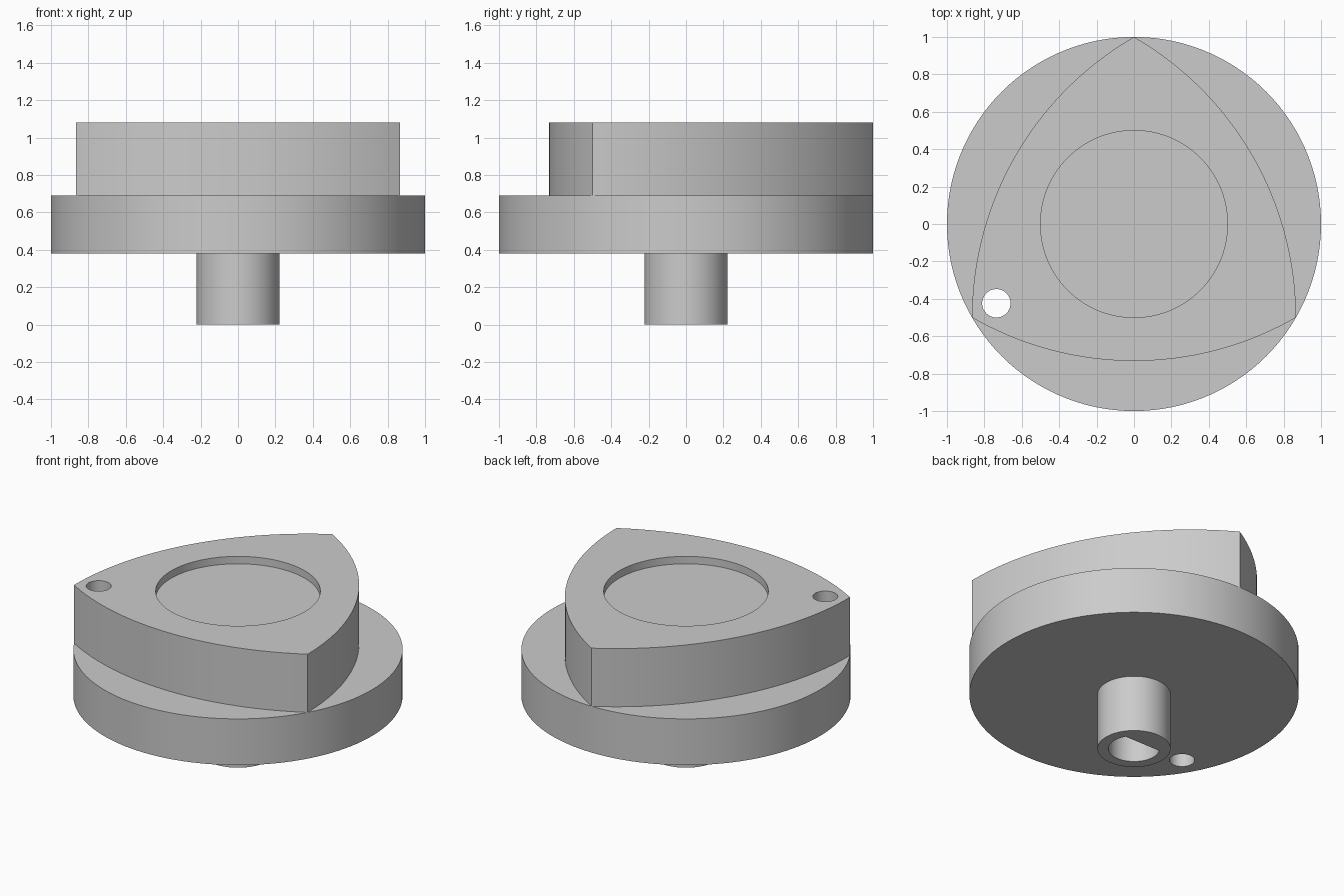
import bpy
import bmesh
from math import sin, cos, pi, radians, acos, sqrt

default = bpy.data.objects.get("Cube")
if default:
    bpy.data.objects.remove(default, do_unlink=True)

GREY = (0.6, 0.6, 0.6, 1)
grey = bpy.data.materials.new("light grey")
grey.use_nodes = True
grey.diffuse_color = GREY
grey.node_tree.nodes["Principled BSDF"].inputs["Base Color"].default_value = GREY


def arc(radius, start, end, steps, cx=0.0, cy=0.0):
    """Points on an arc, the end point left out."""
    turns = [start + (end - start) * i / steps for i in range(steps)]
    return [(cx + radius * cos(t), cy + radius * sin(t)) for t in turns]


def circle(radius, cx=0.0, cy=0.0, steps=120):
    return arc(radius, 0, 2 * pi, steps, cx, cy)


def prism(name, outline, bottom, top):
    """Extrude a flat outline upwards into a solid."""
    bm = bmesh.new()
    base = bm.faces.new([bm.verts.new((x, y, bottom)) for x, y in outline])
    grown = bmesh.ops.extrude_face_region(bm, geom=[base], use_keep_orig=True)
    moved = [v for v in grown["geom"] if isinstance(v, bmesh.types.BMVert)]
    bmesh.ops.translate(bm, verts=moved, vec=(0, 0, top - bottom))
    bmesh.ops.recalc_face_normals(bm, faces=bm.faces)
    mesh = bpy.data.meshes.new(name)
    bm.to_mesh(mesh)
    bm.free()
    mesh.materials.append(grey)
    obj = bpy.data.objects.new(name, mesh)
    bpy.context.collection.objects.link(obj)
    return obj


def activate(obj):
    bpy.ops.object.select_all(action="DESELECT")
    obj.select_set(True)
    bpy.context.view_layer.objects.active = obj


def cut(obj, outline, bottom, top):
    """Subtract a prism from a part."""
    cutter = prism("cutter", outline, bottom, top)
    cutter.hide_render = True
    mod = obj.modifiers.new("cut", "BOOLEAN")
    mod.operation = "DIFFERENCE"
    mod.solver = "EXACT"
    mod.object = cutter
    activate(obj)
    bpy.ops.object.modifier_apply(modifier=mod.name)
    bpy.data.objects.remove(cutter, do_unlink=True)


# Heights of the stacked parts
STEM_TOP, DISC_TOP, CAM_TOP = 0.38, 0.69, 1.08

# Three-cornered cam of constant width: each side is centred on the far corner
cam_outline = []
for corner in (90, 210, 330):
    a = radians(corner)
    cam_outline += arc(sqrt(3), a + radians(150), a + radians(210), 40, cos(a), sin(a))

cam = prism("rounded_triangle_cam", cam_outline, DISC_TOP, CAM_TOP)
disc = prism("base_disc", circle(1.0), STEM_TOP, DISC_TOP)
stem = prism("shaft_stem", circle(0.222, steps=64), 0, STEM_TOP)

# Shallow round recess on top
cut(cam, circle(0.5), CAM_TOP - 0.05, CAM_TOP + 0.2)

# Small pin hole through cam and disc near one corner
pin = circle(0.076, -0.736, -0.424, 48)
cut(cam, pin, DISC_TOP - 0.1, CAM_TOP + 0.1)
cut(disc, pin, STEM_TOP - 0.1, DISC_TOP + 0.1)

# D-shaped shaft socket, flat side towards the back
half = acos(0.08 / 0.155)
socket = arc(0.155, pi / 2 + half, pi / 2 - half + 2 * pi, 48)
socket.append((0.155 * sin(half), 0.08))
cut(stem, socket, -0.1, STEM_TOP + 0.1)

for part in (cam, disc, stem):
    activate(part)
    bpy.ops.object.shade_smooth_by_angle(angle=radians(30))
